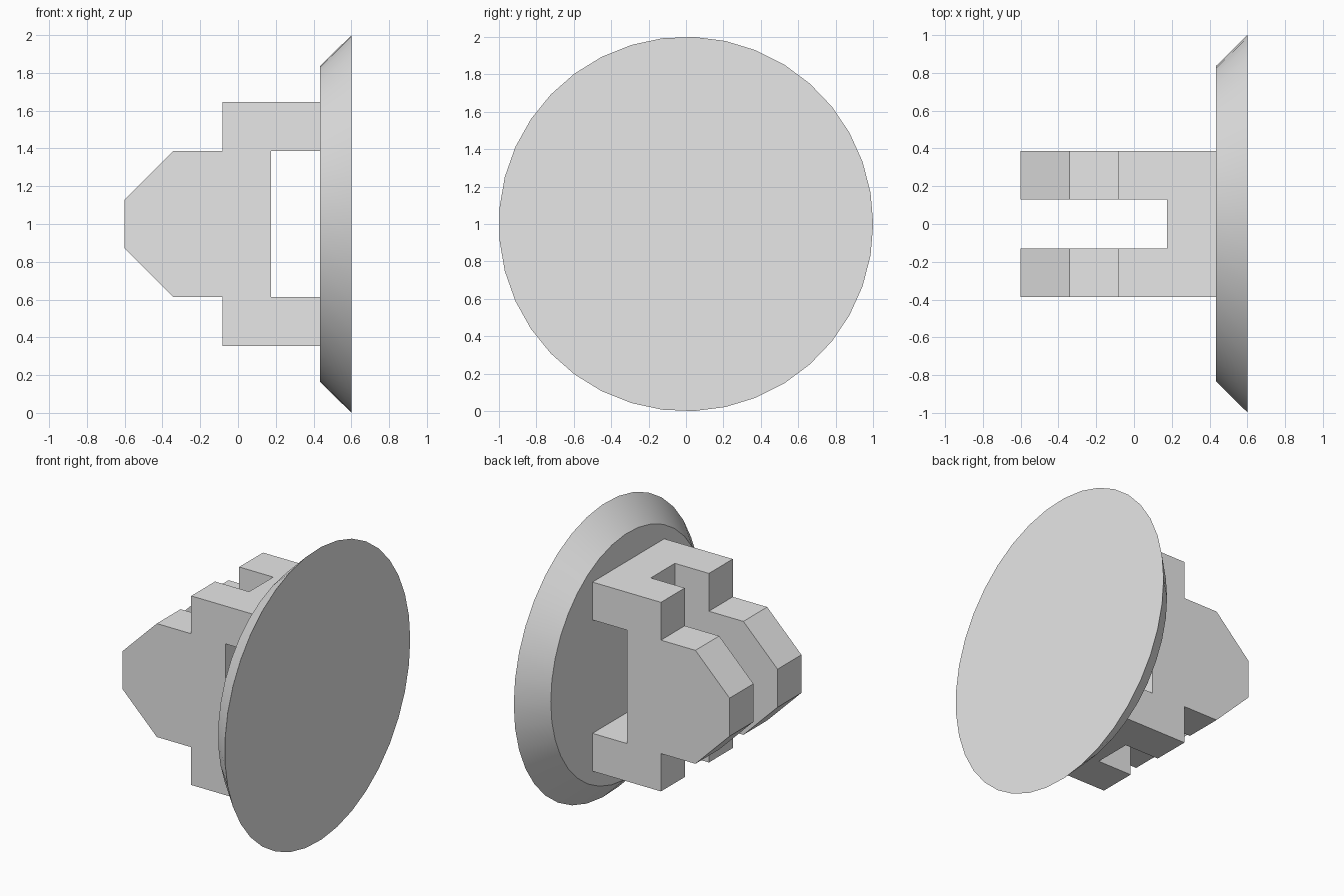
import bpy
import bmesh
from math import cos, sin, pi, radians

cube = bpy.data.objects.get("Cube")
if cube:
    bpy.data.objects.remove(cube, do_unlink=True)

grey = bpy.data.materials.new("plain grey")
grey.use_nodes = True
colour = (0.8, 0.8, 0.8, 1.0)
grey.diffuse_color = colour
grey.node_tree.nodes["Principled BSDF"].inputs["Base Color"].default_value = colour


def prism(name, base, offset):
    """Extrude a closed outline by a vector and return the object."""
    bm = bmesh.new()
    face = bm.faces.new([bm.verts.new(p) for p in base])
    ext = bmesh.ops.extrude_face_region(bm, geom=[face], use_keep_orig=True)
    verts = [v for v in ext["geom"] if isinstance(v, bmesh.types.BMVert)]
    bmesh.ops.translate(bm, verts=verts, vec=offset)
    return finish(name, bm), len(verts)


def finish(name, bm):
    bmesh.ops.recalc_face_normals(bm, faces=bm.faces[:])
    mesh = bpy.data.meshes.new(name)
    bm.to_mesh(mesh)
    bm.free()
    mesh.materials.append(grey)
    obj = bpy.data.objects.new(name, mesh)
    bpy.context.collection.objects.link(obj)
    return obj


# Shared sizes: heights are measured from the axis at AXIS
AXIS = 1.0
TIP, SHOULDER, STEP, ARM, BACK, FACE = -0.6, -0.342, -0.082, 0.175, 0.435, 0.6
INNER, MIDDLE, OUTER = 0.13, 0.387, 0.645
RIM, SIDES = 0.837, 37

# Clip: mirrored side outline with the rear window, extruded across y
upper = [(TIP, INNER), (SHOULDER, MIDDLE), (STEP, MIDDLE), (STEP, OUTER),
         (BACK, OUTER), (BACK, MIDDLE), (ARM, MIDDLE)]
outline = upper + [(x, -h) for x, h in reversed(upper)]
clip, _ = prism("clip", [(x, -MIDDLE, AXIS + h) for x, h in outline],
                (0, 2 * MIDDLE, 0))

# Slot that splits the clip into two prongs
slot_outline = [(-1, -1), (ARM, -1), (ARM, 1), (-1, 1)]
cutter, _ = prism("slot_cutter", [(x, -INNER, AXIS + h) for x, h in slot_outline],
                  (0, 2 * INNER, 0))
cutter.hide_render = True
cutter.hide_viewport = True
cut = clip.modifiers.new("slot", "BOOLEAN")
cut.operation = "DIFFERENCE"
cut.solver = "EXACT"
cut.object = cutter

# Bake the cut and drop the helper
graph = bpy.context.evaluated_depsgraph_get()
baked = bpy.data.meshes.new_from_object(clip.evaluated_get(graph))
clip.modifiers.clear()
clip.data = baked
bpy.data.objects.remove(cutter, do_unlink=True)

# Round head: bevelled disc facing +x
bm = bmesh.new()
rings = []
for x, radius in ((BACK, RIM), (FACE, 1.0)):
    ring = []
    for i in range(SIDES):
        a = 2 * pi * i / SIDES
        ring.append(bm.verts.new((x, radius * cos(a), AXIS + radius * sin(a))))
    bm.faces.new(ring)
    rings.append(ring)
for i in range(SIDES):
    j = (i + 1) % SIDES
    bm.faces.new((rings[0][i], rings[0][j], rings[1][j], rings[1][i]))
head = finish("round_head", bm)

bpy.ops.object.select_all(action="DESELECT")
head.select_set(True)
bpy.context.view_layer.objects.active = head
bpy.ops.object.shade_smooth_by_angle(angle=radians(30))
